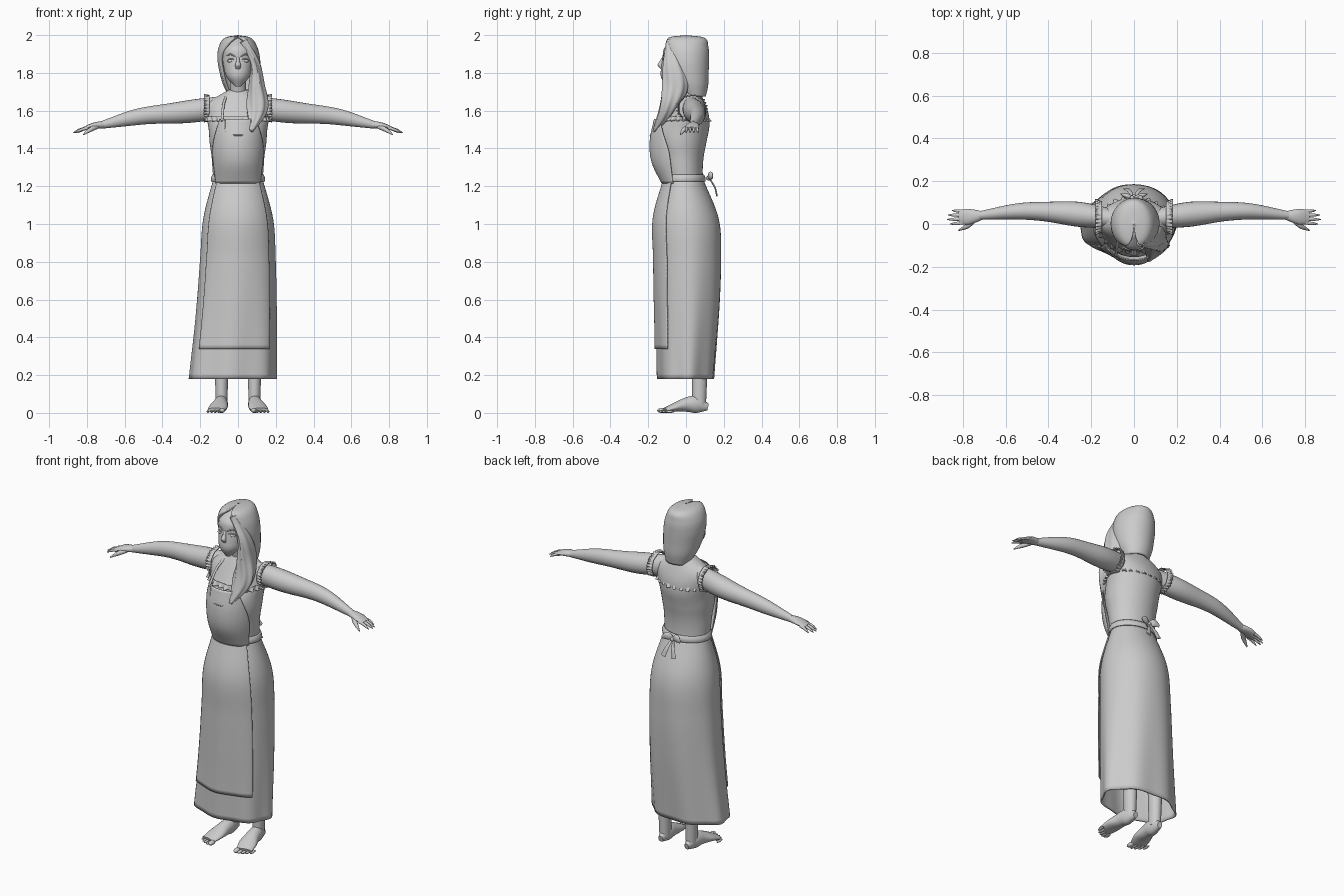
import bpy, bmesh, math
from mathutils import Vector

if "Cube" in bpy.data.objects:
    bpy.data.objects.remove(bpy.data.objects["Cube"], do_unlink=True)

GREY = (0.6, 0.6, 0.6, 1)
grey = bpy.data.materials.new("plain_grey")
grey.use_nodes = True
grey.diffuse_color = GREY
grey.node_tree.nodes["Principled BSDF"].inputs["Base Color"].default_value = GREY

X, Y, Z = Vector((1, 0, 0)), Vector((0, 1, 0)), Vector((0, 0, 1))
UPRIGHT = dict(ref=Y, axis=Z)


def finish(name, bm, thick=0):
    """Turn the bmesh into a smooth shaded grey object."""
    bmesh.ops.remove_doubles(bm, verts=bm.verts, dist=0.0002)
    bmesh.ops.recalc_face_normals(bm, faces=bm.faces)
    mesh = bpy.data.meshes.new(name)
    bm.to_mesh(mesh)
    bm.free()
    mesh.materials.append(grey)
    mesh.polygons.foreach_set("use_smooth", [True] * len(mesh.polygons))
    mesh.set_sharp_from_angle(angle=math.radians(50))
    part = bpy.data.objects.new(name, mesh)
    bpy.context.collection.objects.link(part)
    if thick:
        solid = part.modifiers.new("thickness", "SOLIDIFY")
        solid.thickness = thick
        solid.offset = -1


def blend(values, t):
    """Smooth curve through evenly spaced values; a single number is constant."""
    if not isinstance(values, tuple):
        return values
    first, second = values[:2]
    before_last, final = values[-2:]
    padded = (2 * first - second, *values, 2 * final - before_last)
    i = min(int(t * (len(values) - 1)), len(values) - 2)
    f = t * (len(values) - 1) - i
    a, b, c, d = padded[i:i + 4]
    return b + f * (c - a + f * (2 * a - 5 * b + 4 * c - d + f * (3 * (b - c) + d - a))) / 2


def sweep(name, x=0, y=0, z=0, wide=0, deep=None, half=180, ref=Z, axis=None, sides=16,
          steps=16, wave=None, thick=0, flip=1, upto=1, grow=0):
    """Ellipses swept along x, y, z; half is the arc each side of the front."""
    deep = wide if deep is None else deep
    times = [upto * j / steps for j in range(steps + 1)]
    path = [Vector((flip * blend(x, t), blend(y, t), blend(z, t))) for t in times]
    bm = bmesh.new()
    rows = []
    for j, t in enumerate(times):
        along = axis or (path[min(j + 1, steps)] - path[max(j - 1, 0)]).normalized()
        v = (ref - along * ref.dot(along)).normalized()
        u = v.cross(along)
        across, depth = (max(blend(r, t), 0.0005) + grow for r in (wide, deep))
        arc = math.radians(min(blend(half, t), 180))
        row = []
        for i in range(sides + 1):
            angle = arc * (2 * i / sides - 1)
            scale = wave(angle, t) if wave else 1
            offset = u * across * math.sin(angle) - v * depth * math.cos(angle)
            row.append(bm.verts.new(path[j] + offset * scale))
        rows.append(row)
    for lower, upper in zip(rows, rows[1:]):
        for i in range(sides):
            bm.faces.new((lower[i], lower[i + 1], upper[i + 1], upper[i]))
    if not thick:
        for row in (rows[0], rows[-1]):
            bm.faces.new(row[:-1])
    finish(name, bm, thick)


def ball(name, centre, size, flip=1):
    x, y, z = centre
    bm = bmesh.new()
    bmesh.ops.create_uvsphere(bm, u_segments=16, v_segments=10, radius=1)
    bmesh.ops.scale(bm, vec=size, verts=bm.verts)
    bmesh.ops.translate(bm, vec=(flip * x, y, z), verts=bm.verts)
    finish(name, bm)


def pair(make, name, **shape):
    """Build a part on the left and mirrored on the right."""
    for side, flip in (("left", 1), ("right", -1)):
        make(f"{side}_{name}", flip=flip, **shape)


def folds(angle, t):
    return 1 + 0.035 * t * t * math.cos(7 * angle + 0.6)


def frill(angle, t):
    return 1 + 0.07 * t * math.sin(26 * angle) + 0.02 * math.sin(9 * angle)


def strands(angle, t):
    return 1 + 0.07 * math.cos(7 * angle + 5 * t)


# Skirt, and the apron panel lying over its front
SKIRT = dict(x=(0, 0, -.01, -.03), y=(-.01, .01, .01, 0), z=(1.24, .18),
             wide=(.13, .185, .2, .21, .22, .23), deep=(.1, .17, .175, .17, .16, .15),
             wave=folds, steps=40, **UPRIGHT)
sweep("skirt", **SKIRT, sides=72, thick=.008)
sweep("apron_skirt", **SKIRT, sides=40, thick=.006, half=52, upto=.85, grow=.01)

# Bodice, puffed apron bib and its neckline
sweep("bodice", y=(-.01, -.02, -.02, .01, .02), z=(1.22, 1.71),
      wide=(.13, .135, .14, .15, .155, .165, .16, .05),
      deep=(.1, .105, .115, .13, .135, .115, .085, .05), sides=48, steps=35, **UPRIGHT)
sweep("apron_bib", y=-.04, z=(1.215, 1.555), wide=(.125, .145, .145),
      deep=(.09, .143, .152, .13), half=(72, 70, 42), sides=32, steps=24, thick=.006, **UPRIGHT)
sweep("bib_neckline", x=(-.07, -.06, 0, .06, .07), y=(-.155, -.17, -.19, -.17, -.155),
      z=(1.55, 1.48, 1.47, 1.48, 1.55), wide=.003, ref=Y)
pair(sweep, "strap", x=(.085, .075, .045), y=(-.15, -.08, .03), z=(1.545, 1.64, 1.71),
     wide=.007, deep=.004, ref=Y)

# Frills and waistband
sweep("chest_frill", y=-.005, z=(1.57, 1.545), wide=.168, deep=(.12, .132),
      wave=frill, sides=180, steps=6, thick=.004, **UPRIGHT)
pair(sweep, "armhole_frill", x=(.15, .18), y=.032, z=1.613, wide=(.072, .08), deep=.07,
     wave=frill, sides=140, steps=6, thick=.004, axis=X)
sweep("waistband", y=-.01, z=(1.262, 1.225), wide=(.136, .143, .142),
      deep=(.106, .114, .113), sides=48, steps=6, thick=.008, **UPRIGHT)

# Bow at the back
ball("bow_knot", (0, .122, 1.243), (.014, .016, .014))
pair(sweep, "bow_loop", x=(0, .06), y=(.12, .14), z=(1.243, 1.256, 1.245),
     wide=(.006, .012, .003), deep=(.008, .022, .008))
pair(sweep, "bow_tail", x=(.004, .036), y=(.125, .152, .164), z=(1.24, 1.15),
     wide=(.006, .016), deep=.004, ref=Y)

# Neck and head
sweep("neck", y=(.015, -.015), z=(1.66, 1.8), wide=.043, sides=24, **UPRIGHT)
sweep("head", y=(-.09, -.04, -.015), z=(1.727, 1.985), wide=(.015, .06, .076, .083, .08, .03),
      deep=(.015, .064, .083, .09, .09, .04), sides=32, steps=30, **UPRIGHT)

# Face
sweep("nose", y=(-.118, -.127, -.137, -.128), z=(1.885, 1.82), wide=(.007, .009, .015, .012),
      deep=(.007, .011, .013, .006), **UPRIGHT)
ball("upper_lip", (0, -.124, 1.8), (.024, .01, .005))
ball("lower_lip", (0, -.123, 1.79), (.02, .01, .006))
pair(ball, "eye", centre=(.037, -.107, 1.863), size=(.02, .013, .009))
pair(sweep, "eyelid", x=(.016, .058), y=(-.12, -.119, -.1), z=(1.867, 1.876, 1.867),
     wide=(.002, .004, .002), sides=8)
pair(sweep, "brow", x=(.014, .063), y=(-.123, -.115, -.094), z=(1.886, 1.898, 1.89),
     wide=(.003, .004, .002), sides=8)

# Hair cap open at the face, and the long lock over the left shoulder
sweep("hair", x=(.02, .01, 0, 0), y=(.045, .01, 0, 0),
      z=(1.675, 1.74, 1.805, 1.87, 1.935, 1.985, 2),
      wide=(.07, .095, .108, .113, .103, .07, 0), deep=(.06, .092, .11, .119, .119, .1, 0),
      half=(115, 118, 120, 150, 180), ref=-Y, axis=Z, sides=56, steps=36, thick=.014)
sweep("hair_lock", x=(.03, .09, .1, .1, .07), y=(-.09, -.07, -.06, -.1, -.17), z=(1.97, 1.49),
      wide=(.02, .026, .042, .055, .008), deep=(.015, .05, .067, .042, .008),
      ref=Y, sides=40, steps=40, wave=strands)

# Arms and hands
pair(sweep, "arm", x=(.1, .72), y=(.025, .05, .06, .04), z=(1.615, 1.59, 1.57, 1.525),
     wide=(.045, .058, .046, .036, .02), deep=(.06, .06, .05, .04, .02), sides=24, steps=32)
pair(sweep, "palm", x=(.71, .817), y=(.04, .03), z=(1.526, 1.52, 1.505),
     wide=(.02, .031, .037, .03), deep=(.019, .018, .014, .008))
pair(sweep, "thumb", x=(.745, .78, .82), y=(.02, -.01, -.03), z=(1.515, 1.5, 1.473),
     wide=(.012, .012, .003), sides=10)
for i, finger in enumerate(("index", "middle", "ring", "little")):
    tip = .873 - .008 * (i - 1.3) ** 2
    pair(sweep, finger + "_finger", x=(.795, tip), y=(.006 + .0175 * i, .021 * i),
         z=(1.508, 1.5, 1.483), wide=(.009, .008, .007, .002), sides=10)

# Legs, feet and toes
pair(sweep, "leg", x=.087, y=(.01, .04, .07, .07), z=(.9, .04), wide=(.075, .055, .04, .03),
     deep=(.08, .06, .045, .036), sides=24, steps=24, **UPRIGHT)
pair(sweep, "foot", x=(.085, .09, .1, .118), y=(.116, -.112), z=(.03, .046, .036, .015),
     wide=(.015, .034, .04, .05, .045), deep=(.018, .045, .038, .024, .012), sides=24, steps=24)
for i in range(5):
    size = .015 if i == 0 else .0105 - .0008 * i
    pair(ball, f"toe_{i + 1}", centre=(.083 + .019 * i, -.127 + .0025 * i * i, size * .85),
         size=(size, .026, size * .85))
